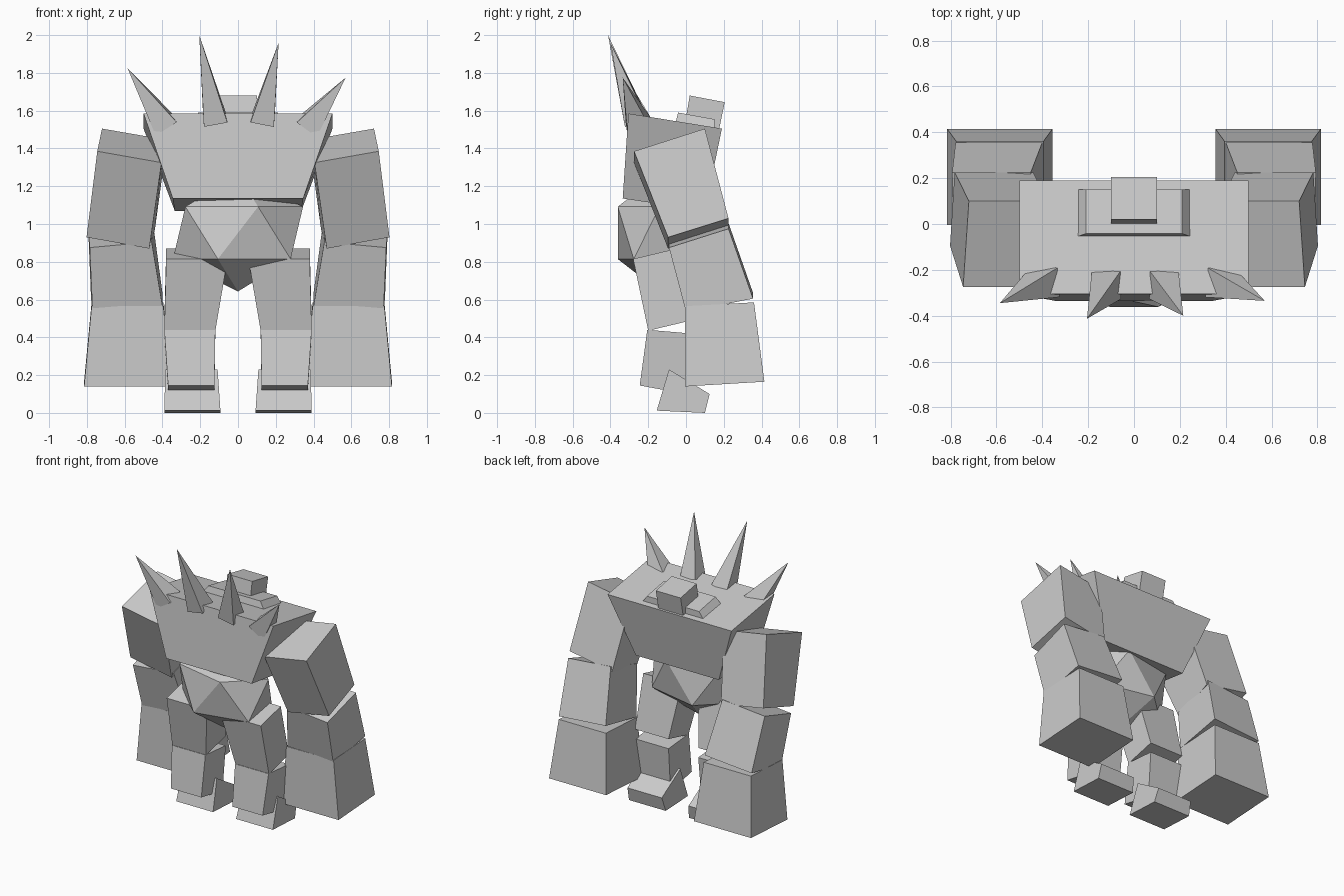
import bpy
import bmesh
from mathutils import Matrix, Vector

cube = bpy.data.objects.get("Cube")
if cube:
    bpy.data.objects.remove(cube, do_unlink=True)

# One plain stone colour
stone = bpy.data.materials.new("stone_grey")
stone.use_nodes = True
grey = (0.6, 0.6, 0.6, 1)
stone.diffuse_color = grey
stone.node_tree.nodes["Principled BSDF"].inputs["Base Color"].default_value = grey


def finish(name, bm):
    """Turn a bmesh into a named, flat shaded stone object."""
    bmesh.ops.recalc_face_normals(bm, faces=bm.faces[:])
    mesh = bpy.data.meshes.new(name)
    bm.to_mesh(mesh)
    bm.free()
    mesh.materials.append(stone)
    obj = bpy.data.objects.new(name, mesh)
    bpy.context.collection.objects.link(obj)
    return obj


def block(name, rows, side=1, drop=0):
    """Loft a side profile of (y, z, inner x, outer x) corners into a tapered block.
    drop lowers the inner edge relative to the outer one."""
    bm = bmesh.new()
    inner = [bm.verts.new((side * a, y, z - drop)) for y, z, a, b in rows]
    outer = [bm.verts.new((side * b, y, z)) for y, z, a, b in rows]
    bm.faces.new(inner)
    bm.faces.new(outer[::-1])
    count = len(rows)
    for i in range(count):
        j = (i + 1) % count
        bm.faces.new((inner[i], outer[i], outer[j], inner[j]))
    return finish(name, bm)


def centred(name, rows):
    """Block that is symmetric about x = 0, from (y, z, half width) corners."""
    return block(name, [(y, z, -w, w) for y, z, w in rows])


def spike(name, base, tip, half):
    """Square pyramid leaning from its base centre to its tip."""
    base, tip = Vector(base), Vector(tip)
    axis = tip - base
    turn = Vector((0, 0, 1)).rotation_difference(axis).to_matrix().to_4x4()
    place = Matrix.Translation((base + tip) / 2) @ turn @ Matrix.Rotation(0.7854, 4, "Z")
    bm = bmesh.new()
    bmesh.ops.create_cone(bm, cap_ends=True, segments=4, radius1=half * 1.414,
                          radius2=0, depth=axis.length, matrix=place)
    return finish(name, bm)


# Torso, collar and head
centred("torso", [(-.305, 1.585, .5), (.19, 1.505, .5), (.1, 1.07, .335), (-.335, 1.135, .345)])
collar = [(-.055, 1.535, .25), (-.042, 1.59, .21), (.15, 1.555, .21), (.15, 1.5, .25)]
centred("collar", collar)
centred("head", [(.02, 1.68, .1), (.205, 1.645, .1), (.175, 1.5, .1), (-.005, 1.535, .1)])

# Faceted belly
bm = bmesh.new()
shape = Matrix.Translation((0, -.14, .953)) @ Matrix.Diagonal((.385, .26, .31, 1))
bmesh.ops.create_icosphere(bm, subdivisions=1, radius=1, matrix=shape)
finish("belly", bm)

# Shoulder spikes
spike("right_inner_spike", (-.12, -.265, 1.545), (-.205, -.413, 2), .063)
spike("left_inner_spike", (.13, -.265, 1.545), (.215, -.4, 1.96), .063)
spike("right_outer_spike", (-.385, -.25, 1.52), (-.585, -.345, 1.825), .066)
spike("left_outer_spike", (.37, -.25, 1.515), (.57, -.335, 1.775), .066)

# Limbs, each built once per side
upper_arm = [(-.275, 1.385, .405, .745), (.1, 1.505, .375, .72),
             (.225, 1.03, .44, .782), (-.095, .93, .47, .802)]
forearm = [(-.09, .875, .457, .785), (.225, .975, .45, .793),
           (.355, .605, .4, .778), (0, .535, .4, .77)]
hand = [(-.005, .565, .395, .775), (.36, .585, .395, .775),
        (.415, .165, .355, .815), (-.005, .14, .355, .815)]
thigh = [(-.28, .815, .055, .38), (-.05, .87, .07, .38),
         (.03, .49, .12, .39), (-.2, .435, .12, .39)]
shin = [(-.205, .44, .12, .39), (.03, .42, .12, .39),
        (0, .1, .125, .37), (-.245, .145, .125, .37)]
foot = [(-.155, .012, .093, .39), (-.09, .23, .108, .385),
        (.125, .1, .108, .385), (.1, 0, .093, .39)]

for label, side in (("left", 1), ("right", -1)):
    block(label + "_upper_arm", upper_arm, side, .06)
    block(label + "_forearm", forearm, side, -.03)
    block(label + "_hand", hand, side)
    block(label + "_thigh", thigh, side)
    block(label + "_shin", shin, side)
    block(label + "_foot", foot, side)
